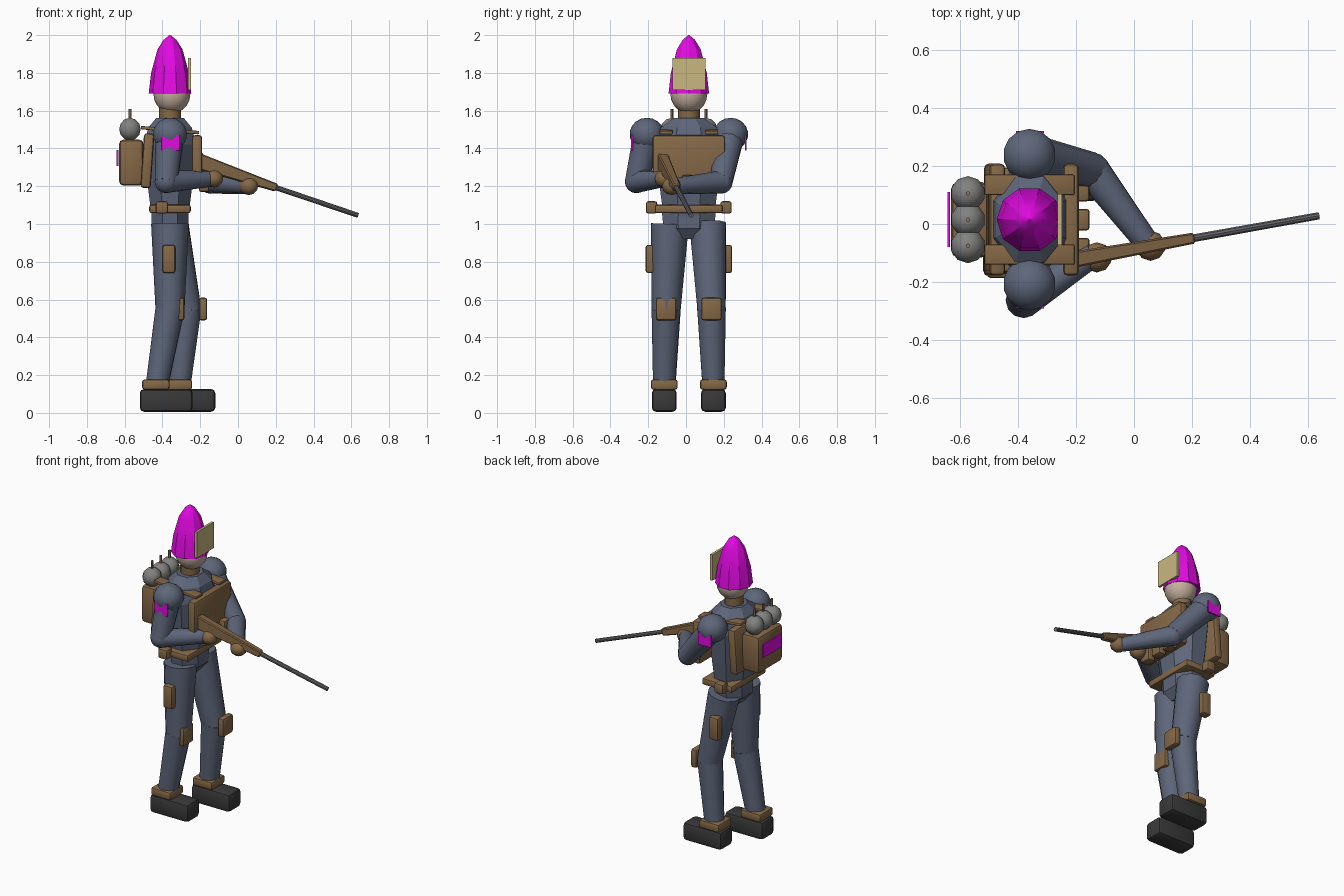
import bpy, bmesh, math
from mathutils import Vector, Matrix

if "Cube" in bpy.data.objects:
    bpy.data.objects.remove(bpy.data.objects["Cube"])

MID = 0.015   # body centre line in y
BX = -0.36    # body centre in x; the figure faces +x


def material(name, r, g, b):
    lin = [(c / 255) ** 2.2 for c in (r, g, b)] + [1]
    m = bpy.data.materials.new(name)
    m.use_nodes = True
    m.diffuse_color = lin
    m.node_tree.nodes["Principled BSDF"].inputs["Base Color"].default_value = lin
    return m


cloth = material("blue grey cloth", 94, 102, 121)
leather = material("brown leather", 132, 104, 72)
skin = material("pale skin", 196, 174, 157)
rubber = material("black rubber", 60, 60, 60)
steel = material("dark steel", 104, 105, 108)
tin = material("light grey metal", 128, 128, 126)
bronze = material("dull bronze", 142, 116, 96)
gold = material("pale gold", 200, 182, 128)
magenta = material("magenta", 226, 18, 226)


def finish(bm, name, mat, smooth=35):
    bmesh.ops.recalc_face_normals(bm, faces=bm.faces)
    mesh = bpy.data.meshes.new(name)
    bm.to_mesh(mesh)
    bm.free()
    ob = bpy.data.objects.new(name, mesh)
    bpy.context.collection.objects.link(ob)
    mesh.materials.append(mat)
    if smooth:
        bpy.ops.object.select_all(action='DESELECT')
        ob.select_set(True)
        bpy.context.view_layer.objects.active = ob
        bpy.ops.object.shade_smooth_by_angle(angle=math.radians(smooth))
    return ob


def box(name, mat, centre, size, bevel=0.0, tilt=0.0):
    bm = bmesh.new()
    bmesh.ops.create_cube(bm, size=1)
    bmesh.ops.scale(bm, vec=size, verts=bm.verts)
    if bevel:
        bmesh.ops.bevel(bm, geom=bm.edges[:], offset=bevel, segments=2,
                        profile=0.5, affect='EDGES')
    bmesh.ops.rotate(bm, matrix=Matrix.Rotation(math.radians(tilt), 3, 'Y'), verts=bm.verts)
    bmesh.ops.translate(bm, vec=centre, verts=bm.verts)
    return finish(bm, name, mat)


def ball(name, mat, centre, radius, squash=1.0, u=12, v=8):
    bm = bmesh.new()
    bmesh.ops.create_uvsphere(bm, u_segments=u, v_segments=v, radius=radius)
    bmesh.ops.scale(bm, vec=(1, 1, squash), verts=bm.verts)
    bmesh.ops.translate(bm, vec=centre, verts=bm.verts)
    return finish(bm, name, mat, 50)


def rod(name, mat, a, b, ra, rb, sides=12):
    """Tapered cylinder between two points."""
    a, b = Vector(a), Vector(b)
    bm = bmesh.new()
    bmesh.ops.create_cone(bm, cap_ends=True, segments=sides, radius1=ra, radius2=rb,
                          depth=(b - a).length)
    turn = (b - a).to_track_quat('Z', 'Y').to_matrix().to_4x4()
    bmesh.ops.transform(bm, matrix=Matrix.Translation((a + b) / 2) @ turn, verts=bm.verts)
    return finish(bm, name, mat)


def loft(name, mat, rings, sides, phase, smooth):
    """Stacked rings of (z, x radius, y radius) around the body axis."""
    bm = bmesh.new()
    loops = []
    for z, rx, ry in rings:
        angles = [math.tau * (i + phase) / sides for i in range(sides)]
        loops.append([bm.verts.new((BX + rx * math.cos(t), MID + ry * math.sin(t), z))
                      for t in angles])
    for low, high in zip(loops, loops[1:]):
        for i in range(sides):
            j = (i + 1) % sides
            bm.faces.new((low[i], low[j], high[j], high[i]))
    bm.faces.new(loops[0])
    bm.faces.new(loops[-1])
    return finish(bm, name, mat, smooth)


# Trunk
loft("pelvis", cloth, [(0.92, 0.06, 0.08), (0.975, 0.105, 0.145), (1.07, 0.105, 0.155)],
     8, 0.5, 0)
loft("torso", cloth, [(1.04, 0.105, 0.145), (1.22, 0.13, 0.17), (1.42, 0.15, 0.19),
                      (1.51, 0.125, 0.16), (1.56, 0.08, 0.09)], 8, 0.5, 0)
box("belt", leather, (BX, MID, 1.08), (0.22, 0.36, 0.045), 0.012)

# Head and hat
rod("neck", leather, (BX, MID, 1.52), (BX, MID, 1.63), 0.058, 0.058)
ball("head", skin, (-0.35, MID, 1.69), 0.098, 1.07, 16, 10)
loft("tall_hat", magenta, [(1.69, 0.113, 0.113), (1.8, 0.1, 0.1), (1.925, 0.066, 0.066),
                           (1.975, 0.034, 0.034), (2.0, 0.003, 0.003)], 10, 0, 30)
box("hat_plate", gold, (-0.256, MID, 1.795), (0.016, 0.175, 0.17))

# Vest with straps and front pouches
box("vest_front", leather, (-0.217, MID, 1.33), (0.055, 0.385, 0.28), 0.016)
box("vest_back", leather, (-0.48, MID, 1.335), (0.055, 0.385, 0.29), 0.016, 4)
for i in (-1, 0, 1):
    box("vest_pouch", leather, (-0.18, MID + 0.1 * i, 1.215), (0.055, 0.075, 0.09), 0.012)

# Backpack with three canisters
box("backpack", leather, (-0.565, MID, 1.325), (0.13, 0.26, 0.245), 0.025)
box("backpack_patch", magenta, (-0.638, MID, 1.35), (0.009, 0.19, 0.085))
for i in (-1, 0, 1):
    y = MID + 0.09 * i
    ball("canister", tin, (-0.572, y, 1.502), 0.06, 1, 10, 6)
    rod("canister_pin", bronze, (-0.572, y, 1.54), (-0.572, y, 1.608), 0.008, 0.008, 6)

# Parts on each side; the left leg stands forward
for side, label, step in ((-1, "right", 0.0), (1, "left", 0.12)):
    def at(x, out, z):
        return (x, MID + side * out, z)

    box(label + "_strap", leather, at(-0.36, 0.12, 1.497), (0.31, 0.07, 0.018), 0.005, 5)
    box(label + "_belt_pouch", leather, at(-0.403, 0.197, 1.088), (0.065, 0.06, 0.065), 0.012)
    ball(label + "_shoulder", cloth, at(BX, 0.222, 1.475), 0.092, 0.95, 14, 9)
    box(label + "_arm_patch", magenta, at(-0.358, 0.301, 1.43), (0.095, 0.009, 0.08))

    # Leg
    hip, knee = at(BX, 0.1, 1.0), at(-0.36 + step * 0.75, 0.12, 0.55)
    ankle = at(-0.43 + step, 0.13, 0.14)
    rod(label + "_thigh", cloth, hip, knee, 0.1, 0.077)
    ball(label + "_knee", cloth, knee, 0.077)
    rod(label + "_shin", cloth, knee, ankle, 0.078, 0.06)
    box(label + "_knee_pad", leather, at(-0.305 + step, 0.12, 0.55), (0.043, 0.108, 0.122), 0.014)
    box(label + "_thigh_pouch", leather, at(-0.366, 0.2, 0.815), (0.068, 0.058, 0.15), 0.014)
    box(label + "_boot_cuff", leather, at(-0.435 + step, 0.13, 0.15), (0.145, 0.142, 0.055), 0.014)
    box(label + "_boot", rubber, at(-0.38 + step, 0.13, 0.066), (0.28, 0.132, 0.12), 0.022)

# Arms, both reaching for the rifle
arms = (("right", (BX, -0.205, 1.47), (-0.38, -0.262, 1.225), (-0.14, -0.105, 1.24)),
        ("left", (BX, 0.235, 1.47), (-0.145, 0.185, 1.222), (0.045, -0.065, 1.2)))
for label, shoulder, elbow, hand in arms:
    rod(label + "_upper_arm", cloth, shoulder, elbow, 0.076, 0.062)
    ball(label + "_elbow", cloth, elbow, 0.062)
    rod(label + "_forearm", cloth, elbow, hand, 0.061, 0.042)
    ball(label + "_hand", leather, Vector(hand) + Vector((0.012, -0.01, 0)), 0.052, 0.9, 10, 6)

# Rifle: tapered stock and thin barrel along one line
butt, muzzle = Vector((-0.22, -0.125, 1.335)), Vector((0.635, 0.028, 1.046))
joint = butt.lerp(muzzle, 0.495)
rod("rifle_barrel", steel, joint, muzzle, 0.014, 0.013, 10)
bm = bmesh.new()
bmesh.ops.create_cube(bm, size=1)
for v in bm.verts:
    v.co.x *= (joint - butt).length
    v.co.y *= 0.056 if v.co.x < 0 else 0.038
    v.co.z *= 0.085 if v.co.x < 0 else 0.042
bmesh.ops.bevel(bm, geom=bm.edges[:], offset=0.006, segments=1, affect='EDGES')
aim = (muzzle - butt).normalized()
across = Vector((0, 0, 1)).cross(aim).normalized()
frame = Matrix((aim, across, aim.cross(across))).transposed().to_4x4()
bmesh.ops.transform(bm, matrix=Matrix.Translation((butt + joint) / 2) @ frame, verts=bm.verts)
finish(bm, "rifle_stock", leather)
